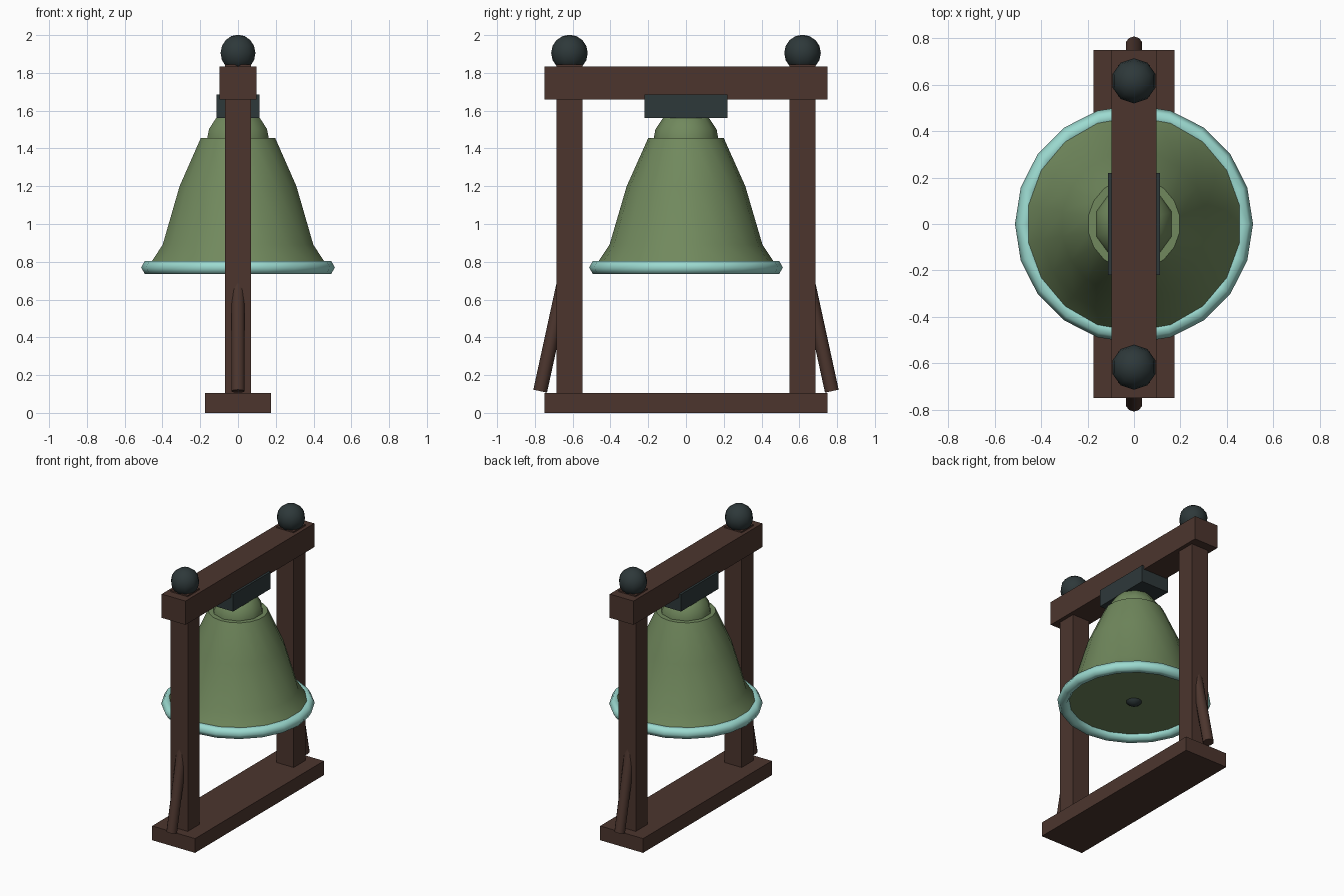
import bpy, bmesh, math
from mathutils import Vector

cube = bpy.data.objects.get("Cube")
if cube:
    bpy.data.objects.remove(cube, do_unlink=True)


def make_material(name, rgb):
    mat = bpy.data.materials.new(name)
    mat.use_nodes = True
    mat.diffuse_color = (*rgb, 1)
    mat.node_tree.nodes["Principled BSDF"].inputs["Base Color"].default_value = (*rgb, 1)
    return mat


WOOD = make_material("dark brown wood", (0.072, 0.036, 0.027))
GREEN = make_material("aged green bronze", (0.165, 0.25, 0.11))
TEAL = make_material("pale teal rim", (0.33, 0.70, 0.63))
IRON = make_material("dark slate iron", (0.027, 0.040, 0.042))


def finish(name, mat, smooth_angle=None):
    obj = bpy.context.object
    obj.name = name
    obj.data.materials.append(mat)
    if smooth_angle:
        bpy.ops.object.shade_smooth_by_angle(angle=math.radians(smooth_angle))
    return obj


def box(name, mat, half_x, y0, y1, z0, z1):
    bpy.ops.mesh.primitive_cube_add(size=1, location=(0, (y0 + y1) / 2, (z0 + z1) / 2))
    obj = finish(name, mat)
    for v in obj.data.vertices:
        v.co *= Vector((2 * half_x, y1 - y0, z1 - z0))
    return obj


def ball(name, mat, radius, y, z):
    bpy.ops.mesh.primitive_uv_sphere_add(segments=10, ring_count=8, radius=radius, location=(0, y, z))
    return finish(name, mat, 50)


def rod(name, mat, start, end, radius):
    start, end = Vector(start), Vector(end)
    axis = end - start
    bpy.ops.mesh.primitive_cylinder_add(
        vertices=10, radius=radius, depth=axis.length, location=(start + end) / 2,
        rotation=axis.to_track_quat('Z', 'Y').to_euler())
    return finish(name, mat, 50)


def lathe(name, mat, profile, sides):
    """Stack rings of (radius, height) and cap both ends."""
    bm = bmesh.new()
    rings = []
    for r, z in profile:
        ring = []
        for i in range(sides):
            a = math.tau * i / sides
            ring.append(bm.verts.new((r * math.sin(a), r * math.cos(a), z)))
        rings.append(ring)
    for low, high in zip(rings, rings[1:]):
        for i in range(sides):
            j = (i + 1) % sides
            bm.faces.new((low[i], low[j], high[j], high[i]))
    bm.faces.new(rings[0])
    bm.faces.new(rings[-1])
    bmesh.ops.recalc_face_normals(bm, faces=bm.faces)
    mesh = bpy.data.meshes.new(name)
    bm.to_mesh(mesh)
    bm.free()
    obj = bpy.data.objects.new(name, mesh)
    bpy.context.collection.objects.link(obj)
    bpy.ops.object.select_all(action='DESELECT')
    obj.select_set(True)
    bpy.context.view_layer.objects.active = obj
    return finish(name, mat, 30)


# Timber frame
box("base_plank", WOOD, 0.175, -0.75, 0.75, 0, 0.105)
box("top_beam", WOOD, 0.097, -0.75, 0.75, 1.66, 1.835)
for side, s in (("front", -1), ("back", 1)):
    box(side + "_post", WOOD, 0.07, s * 0.617 - 0.068, s * 0.617 + 0.068, 0.1, 1.845)
    rod(side + "_brace", WOOD, (0, s * 0.772, 0.115), (0, s * 0.634, 0.75), 0.037)
    ball(side + "_finial", IRON, 0.097, s * 0.617, 1.905)

# Yoke holding the bell
box("yoke", IRON, 0.113, -0.22, 0.22, 1.56, 1.685)

# Bell
lathe("bell_body", GREEN,
      [(0.485, 0.77), (0.405, 0.89), (0.314, 1.2), (0.2, 1.455)], 18)
ball("bell_crown", GREEN, 0.175, 0, 1.435)
bpy.ops.mesh.primitive_torus_add(major_segments=20, minor_segments=6,
                                 major_radius=0.473, minor_radius=0.04, location=(0, 0, 0.77))
finish("bell_rim", TEAL, 70)
ball("clapper", IRON, 0.065, 0, 0.805)
